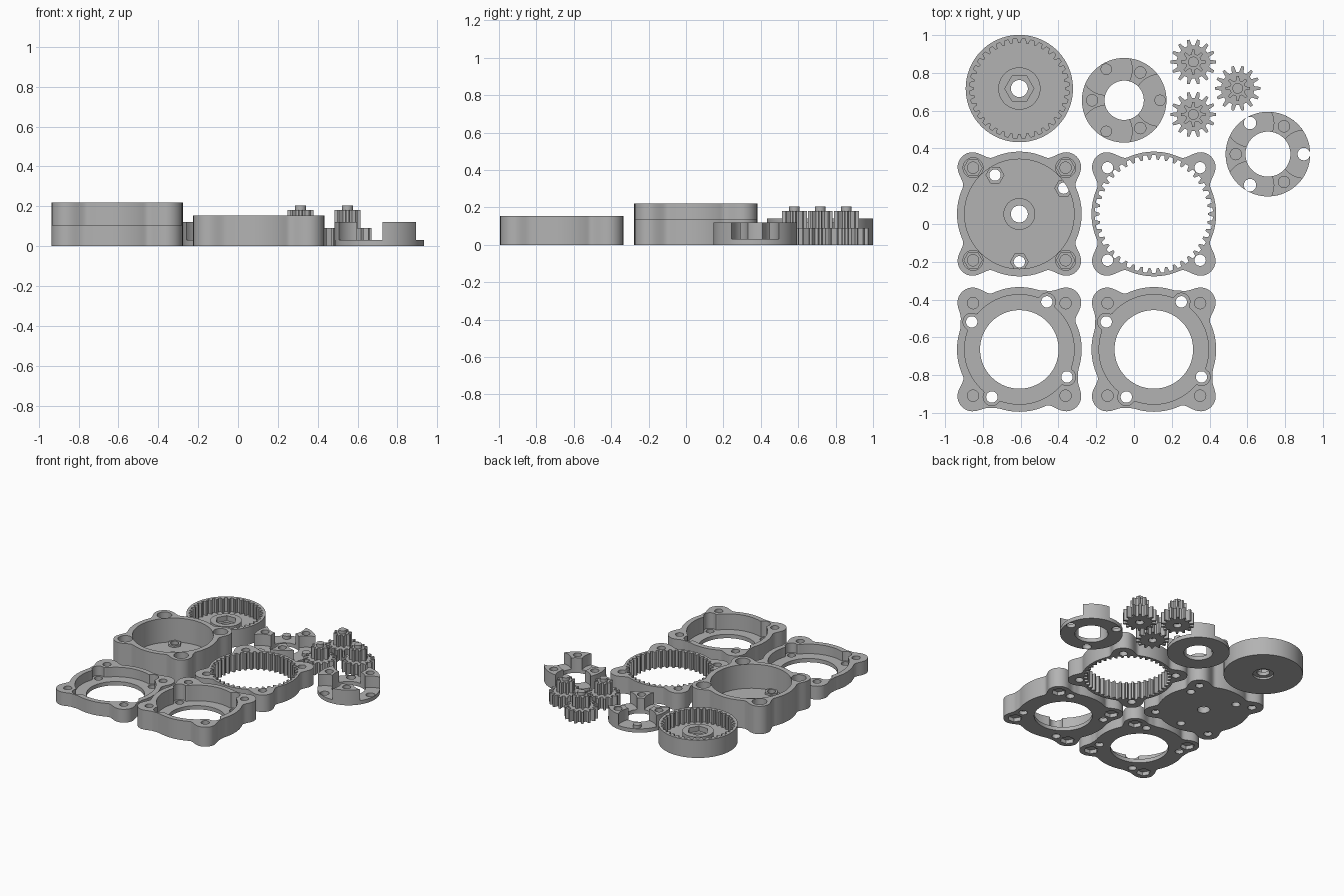
import bpy, bmesh, math
from math import sin, cos, pi, radians, hypot, atan2, sqrt, acos
from mathutils import Matrix

cube = bpy.data.objects.get("Cube")
if cube:
    bpy.data.objects.remove(cube)

GREY = (0.45, 0.45, 0.45, 1)
grey = bpy.data.materials.new("plain grey")
grey.use_nodes = True
grey.diffuse_color = GREY
grey.node_tree.nodes["Principled BSDF"].inputs["Base Color"].default_value = GREY


# 2D outlines
def polar(r, a):
    return (r * cos(a), r * sin(a))


def circle(r, at=(0, 0), n=40):
    return [(at[0] + r * cos(2 * pi * i / n), at[1] + r * sin(2 * pi * i / n)) for i in range(n)]


def hexagon(r, at=(0, 0)):
    return circle(r, at, 6)


def gear(teeth, root, tip):
    step = 2 * pi / teeth
    shape = ((-0.30, root), (-0.13, tip), (0.13, tip), (0.30, root))
    return [polar(r, (i + f) * step) for i in range(teeth) for f, r in shape]


def blob(r, discs, smooth=0, n=240):
    """Circle of radius r merged with discs (x, y, radius), softened at the necks."""
    radii = []
    for i in range(n):
        a, best = 2 * pi * i / n, r
        for x, y, d in discs:
            along, off = x * cos(a) + y * sin(a), y * cos(a) - x * sin(a)
            if along > 0 and abs(off) < d:
                best = max(best, along + sqrt(d * d - off * off))
        radii.append(best)
    for _ in range(smooth):
        radii = [(radii[i - 1] + radii[i] + radii[(i + 1) % n]) / 3 for i in range(n)]
    return [polar(q, 2 * pi * i / n) for i, q in enumerate(radii)]


# A part is a stack of flat slabs: (z0, z1, outer outline, hole outlines)
def part(name, at, slabs):
    whole = bmesh.new()
    for z0, z1, outer, holes in slabs:
        curve = bpy.data.curves.new("slab", "CURVE")
        curve.dimensions = "2D"
        curve.fill_mode = "BOTH"
        curve.extrude = (z1 - z0) / 2
        for loop in [outer] + holes:
            spline = curve.splines.new("POLY")
            spline.points.add(len(loop) - 1)
            for p, (x, y) in zip(spline.points, loop):
                p.co = (x, y, 0, 1)
            spline.use_cyclic_u = True
        holder = bpy.data.objects.new("slab", curve)
        mesh = bpy.data.meshes.new_from_object(holder)
        bm = bmesh.new()
        bm.from_mesh(mesh)
        bmesh.ops.remove_doubles(bm, verts=bm.verts, dist=0.00005)
        bmesh.ops.recalc_face_normals(bm, faces=bm.faces)
        bm.transform(Matrix.Translation((0, 0, (z0 + z1) / 2)))
        bm.to_mesh(mesh)
        bm.free()
        whole.from_mesh(mesh)
        bpy.data.objects.remove(holder)
        bpy.data.curves.remove(curve)
        bpy.data.meshes.remove(mesh)
    data = bpy.data.meshes.new(name)
    whole.to_mesh(data)
    whole.free()
    data.materials.clear()
    data.materials.append(grey)
    ob = bpy.data.objects.new(name, data)
    ob.location = (at[0], at[1], 0)
    bpy.context.collection.objects.link(ob)
    bpy.ops.object.select_all(action="DESELECT")
    ob.select_set(True)
    bpy.context.view_layer.objects.active = ob
    bpy.ops.object.shade_smooth_by_angle(angle=radians(30))


FLOOR, HOLE = 0.03, 0.03
corners = [(x, y) for x in (-0.245, 0.245) for y in (-0.245, 0.245)]
lobes = [(x, y, 0.085) for x, y in corners]
body = blob(0.33, lobes, smooth=5)


def at_corners(shape, r):
    return [shape(r, c) for c in corners]


# Motor housing: deep cup with bolt lobes and raised seats on the floor
seats = [(-0.129, 0.206), (0.235, 0.137), (0, -0.253)]
bore = circle(0.29, n=96)
floor_holes = [circle(0.045)] + [circle(HOLE, s) for s in seats]
part("motor_housing", (-0.607, 0.053), [
    (0, FLOOR, body, floor_holes + at_corners(circle, HOLE)),
    (FLOOR, 0.05, body, [bore]),
    (0.05, 0.10, body, [bore] + at_corners(circle, HOLE)),
    (0.10, 0.12, body, [bore] + at_corners(hexagon, 0.048)),
    (0.12, 0.22, body, [bore] + at_corners(circle, 0.053)),
    (FLOOR, 0.05, circle(0.084), [circle(0.045)]),
] + [(FLOOR, 0.045, hexagon(0.05, s), [circle(HOLE, s)]) for s in seats])

# Ring gear housing: open frame with internal teeth
part("ring_gear_housing", (0.105, 0.053), [
    (0, 0.134, body, [gear(42, 0.313, 0.288)] + at_corners(circle, HOLE)),
])

# Two end plates: stepped bore with screw pockets breaking into the wall
screws = [polar(0.291, radians(a)) for a in (60, 150, 240, 330)]
plate = blob(0.33, lobes + [(x, y, 0.06) for x, y in screws], smooth=4)
pocketed = blob(0.29, [(x, y, 0.046) for x, y in screws])
for name, x, top in (("low_end_plate", -0.607, 0.105), ("tall_end_plate", 0.105, 0.154)):
    part(name, (x, -0.664), [
        (0, FLOOR, plate, [circle(0.208, n=72)] + [circle(HOLE, s) for s in screws]
         + at_corners(hexagon, 0.052)),
        (FLOOR, 0.04, plate, [pocketed]),
        (0.04, top, plate, [pocketed] + at_corners(circle, HOLE)),
    ])

# Output cup: internal teeth around a hub with a nut recess
rim = circle(0.284, n=96)
part("output_cup", (-0.607, 0.717), [
    (0, 0.015, rim, [circle(0.075)]),
    (0.015, FLOOR, rim, [circle(0.045)]),
    (FLOOR, 0.14, rim, [gear(36, 0.264, 0.241)]),
    (FLOOR, 0.045, circle(0.112), [circle(0.045)]),
    (0.045, 0.085, circle(0.112), [hexagon(0.077)]),
])

# Stepped planet gears with a top pin and a blind hole below
for i, spot in enumerate([(0.314, 0.858), (0.549, 0.718), (0.314, 0.58)]):
    big = gear(14, 0.088, 0.12)
    part(f"planet_gear_{i + 1}", spot, [
        (0, FLOOR, big, [circle(HOLE)]),
        (FLOOR, 0.09, big, []),
        (0.09, 0.18, gear(8, 0.042, 0.066), []),
        (0.18, 0.205, circle(0.028), []),
    ])


# Planet carriers: ring base with three spacer blocks curved around the planets
def block(middle, inner, outer, clearance, orbit=0.19):
    def half(r):
        return pi / 3 - acos((orbit ** 2 + r * r - clearance ** 2) / (2 * orbit * r))
    n = 10
    side = [inner + (outer - inner) * i / n for i in range(n + 1)]
    w_in, w_out = half(inner), half(outer)
    pts = [(r, half(r)) for r in side]
    pts += [(outer, w_out * (1 - 2 * i / n)) for i in range(1, n)]
    pts += [(r, -half(r)) for r in reversed(side)]
    pts += [(inner, w_in * (2 * i / n - 1)) for i in range(1, n)]
    return [polar(r, middle + a) for r, a in pts]


def carrier(name, at, inner, clearance, pegs):
    planets = [polar(0.19, radians(a)) for a in (0, 120, 240)]
    through = [] if pegs else [circle(0.033, p) for p in planets]
    slabs = [(0, FLOOR, circle(0.224, n=80), [circle(inner, n=60)] + through)]
    for a in (60, 180, 300):
        a = radians(a)
        slabs.append((FLOOR, 0.12, block(a, inner, 0.224, clearance),
                      [circle(HOLE, polar(0.17, a))]))
    if pegs:
        slabs += [(FLOOR, 0.055, circle(HOLE, p), []) for p in planets]
    part(name, at, slabs)


carrier("pegged_carrier", (-0.052, 0.655), 0.104, 0.137, True)
carrier("open_carrier", (0.709, 0.37), 0.119, 0.126, False)
